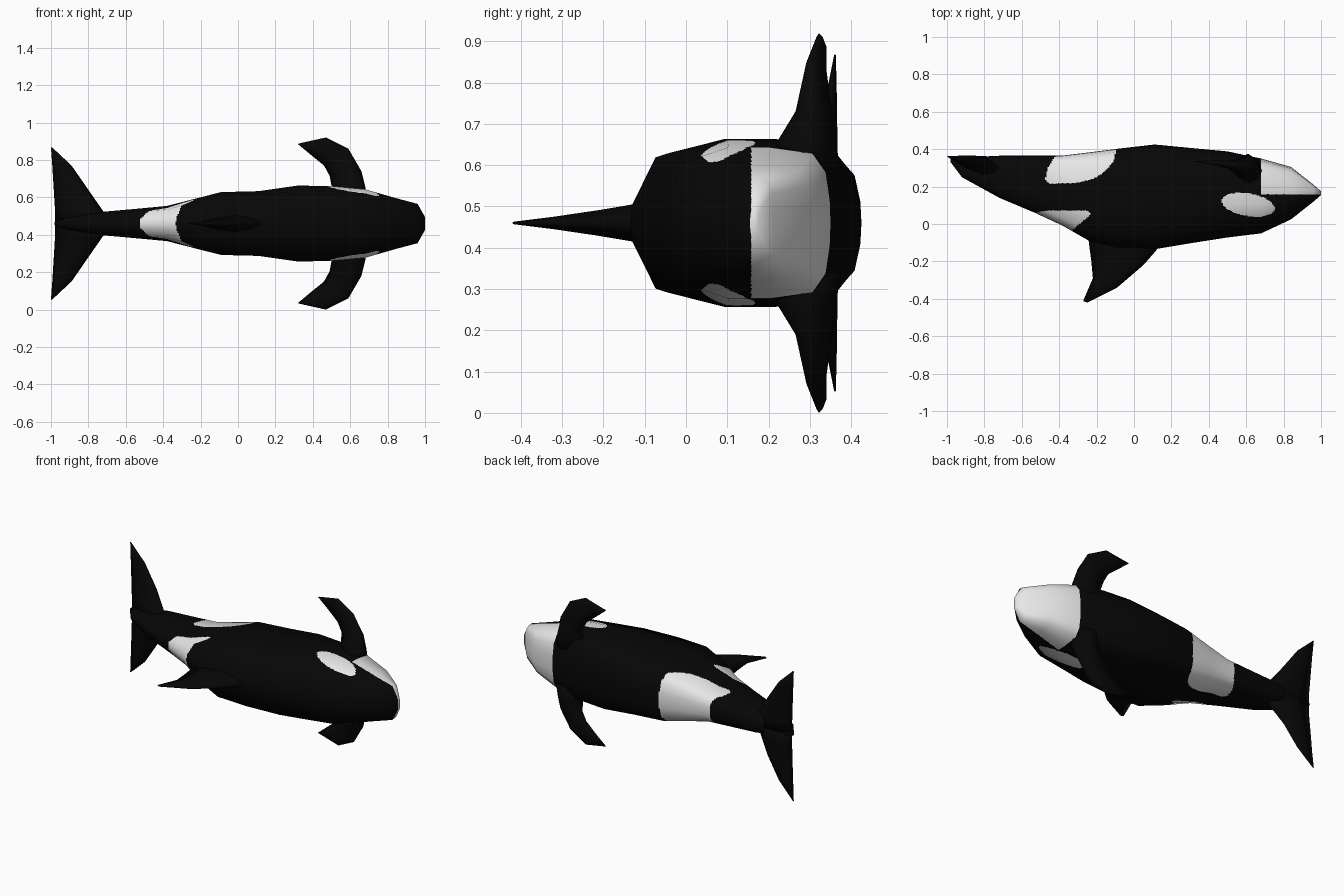
import bpy, bmesh, math
from mathutils import Vector

if "Cube" in bpy.data.objects:
    bpy.data.objects.remove(bpy.data.objects["Cube"])

MID = 0.46   # height of the symmetry plane (the whale lies on its side)


def material(name, value):
    m = bpy.data.materials.new(name)
    m.diffuse_color = (value, value, value, 1)
    m.use_nodes = True
    m.node_tree.nodes["Principled BSDF"].inputs["Base Color"].default_value = m.diffuse_color
    return m


BLACK = material("black skin", 0.002)
WHITE = material("white patch", 0.8)


def loft(name, rings):
    """Closed skin over a list of equal-length point rings."""
    n = len(rings[0])
    bm = bmesh.new()
    vs = [[bm.verts.new(p) for p in r] for r in rings]
    for a, b in zip(vs, vs[1:]):
        for j in range(n):
            k = (j + 1) % n
            bm.faces.new((a[j], a[k], b[k], b[j]))
    bm.faces.new(vs[0])
    bm.faces.new(vs[-1])
    bmesh.ops.recalc_face_normals(bm, faces=bm.faces)
    me = bpy.data.meshes.new(name)
    bm.to_mesh(me)
    bm.free()
    me.shade_smooth()
    me.materials.append(BLACK)
    me.materials.append(WHITE)
    return me


def place(me):
    ob = bpy.data.objects.new(me.name, me)
    bpy.context.collection.objects.link(ob)


def fin(name, sections, axis, side=1):
    """Lens-section blade; each section is leading point, trailing point, half thickness."""
    rings = []
    for lead, trail, t in sections:
        a, b, up = Vector(lead), Vector(trail), Vector(axis) * t
        ring = [a, a.lerp(b, .12) + up * .6, a.lerp(b, .38) + up, a.lerp(b, .7) + up * .6,
                b, a.lerp(b, .7) - up * .6, a.lerp(b, .38) - up, a.lerp(b, .12) - up * .6]
        rings.append([(p.x, p.y, MID + side * (p.z - MID)) for p in ring])
    place(loft(name, rings))


# ---- body: x, back y, belly y, half width, fullness of the back
STATIONS = [
    (1.0, .155, .175, .035, .8), (.96, .12, .21, .105, .8), (.84, .025, .305, .137, .8),
    (.68, -.05, .35, .183, .8), (.50, -.072, .388, .20, .8), (.32, -.10, .405, .203, .83),
    (.11, -.135, .425, .173, .92), (-.09, -.13, .402, .168, .92), (-.24, -.09, .383, .13, .85),
    (-.38, -.01, .366, .094, .8), (-.53, .06, .365, .08, .8), (-.72, .14, .365, .063, .8),
    (-.92, .25, .355, .03, .8), (-.98, .33, .35, .008, .8)]


def section(full):
    """Cross-section: position from back to belly, relative width."""
    half = [(.01, .27), (.11, full), (.38, 1), (.63, 1), (.89, .92), (.97, .67), (.995, .3)]
    return [(0, 0)] + half + [(1, 0)] + [(t, -w) for t, w in reversed(half)]


coarse = [[Vector((x, lo + (hi - lo) * t, MID + w * h)) for t, w in section(full)]
          for x, lo, hi, h, full in STATIONS]
guide = loft("guide", coarse)
M = len(coarse[0])
normals = [[guide.vertices[i * M + j].normal.copy() for j in range(M)]
           for i in range(len(coarse))]


def refine(grid, nu, nv):
    """Bilinear refinement, so painted patches get clean edges."""
    out = []
    for i in range(len(grid) - 1):
        for a in range(nu + (i == len(grid) - 2)):
            row = [p.lerp(q, a / nu) for p, q in zip(grid[i], grid[i + 1])]
            out.append([row[j].lerp(row[(j + 1) % M], b / nv)
                        for j in range(M) for b in range(nv)])
    return out


body = loft("body", refine(coarse, 22, 22))
fine_normals = [v.normalized() for r in refine(normals, 22, 22) for v in r]
bpy.data.meshes.remove(guide)

# ---- painted patches, as outlines in the side view (x, y)
BELLY_PATCH = [(-.475, .24), (-.455, .215), (-.30, .22), (-.21, .245), (-.15, .285),
               (-.11, .335), (-.08, .45), (-.41, .45), (-.42, .365), (-.46, .30)]
SADDLE = [(-.53, -.1), (-.525, .06), (-.47, .072), (-.26, .072), (-.23, .06),
          (-.24, .04), (-.28, .01), (-.36, -.06)]


def inside(x, y, poly):
    hit = False
    for (x1, y1), (x2, y2) in zip(poly, poly[1:] + poly[:1]):
        if (y1 > y) != (y2 > y) and x < x1 + (y - y1) * (x2 - x1) / (y2 - y1):
            hit = not hit
    return hit


def is_white(x, y):
    dx, dy, a = x - .61, y - .103, -.17
    u, v = dx * math.cos(a) + dy * math.sin(a), dy * math.cos(a) - dx * math.sin(a)
    eye = (u / .143) ** 2 + (v / .061) ** 2 < 1
    chin = x > .677 and y > .158
    return eye or chin or inside(x, y, BELLY_PATCH) or inside(x, y, SADDLE)


for f in body.polygons:
    f.material_index = int(is_white(f.center.x, f.center.y))
body.normals_split_custom_set_from_vertices(fine_normals)
place(body)

# ---- dorsal fin
fin("dorsal_fin", [
    ((.16, -.06, MID), (-.25, -.03, MID), .05),
    ((.12, -.14, MID), (-.24, -.11, MID), .045),
    ((.05, -.22, MID), (-.228, -.20, MID), .031),
    ((-.09, -.34, MID), (-.22, -.29, MID), .015),
    ((-.25, -.42, MID), (-.272, -.412, MID), .003)], (0, 0, 1))

# ---- flippers and tail flukes, one pair each
for side, tag in ((1, "upper"), (-1, "lower")):
    fin("flipper_" + tag, [
        ((.69, .285, .58), (.48, .30, .58), .085),
        ((.68, .285, .66), (.50, .305, .66), .07),
        ((.66, .30, .74), (.49, .325, .715), .044),
        ((.59, .305, .86), (.46, .328, .77), .027),
        ((.47, .322, .92), (.38, .335, .835), .013),
        ((.33, .335, .889), (.32, .335, .885), .002)], (0, 1, 0), side)
    fin("fluke_" + tag, [
        ((-.68, .28, MID), (-.977, .345, MID), .06),
        ((-.72, .30, .525), (-.978, .346, .525), .045),
        ((-.80, .335, .64), (-.985, .351, .64), .026),
        ((-.89, .35, .77), (-.993, .356, .77), .013),
        ((-.995, .361, .868), (-1.0, .361, .866), .002)], (0, 1, 0), side)
